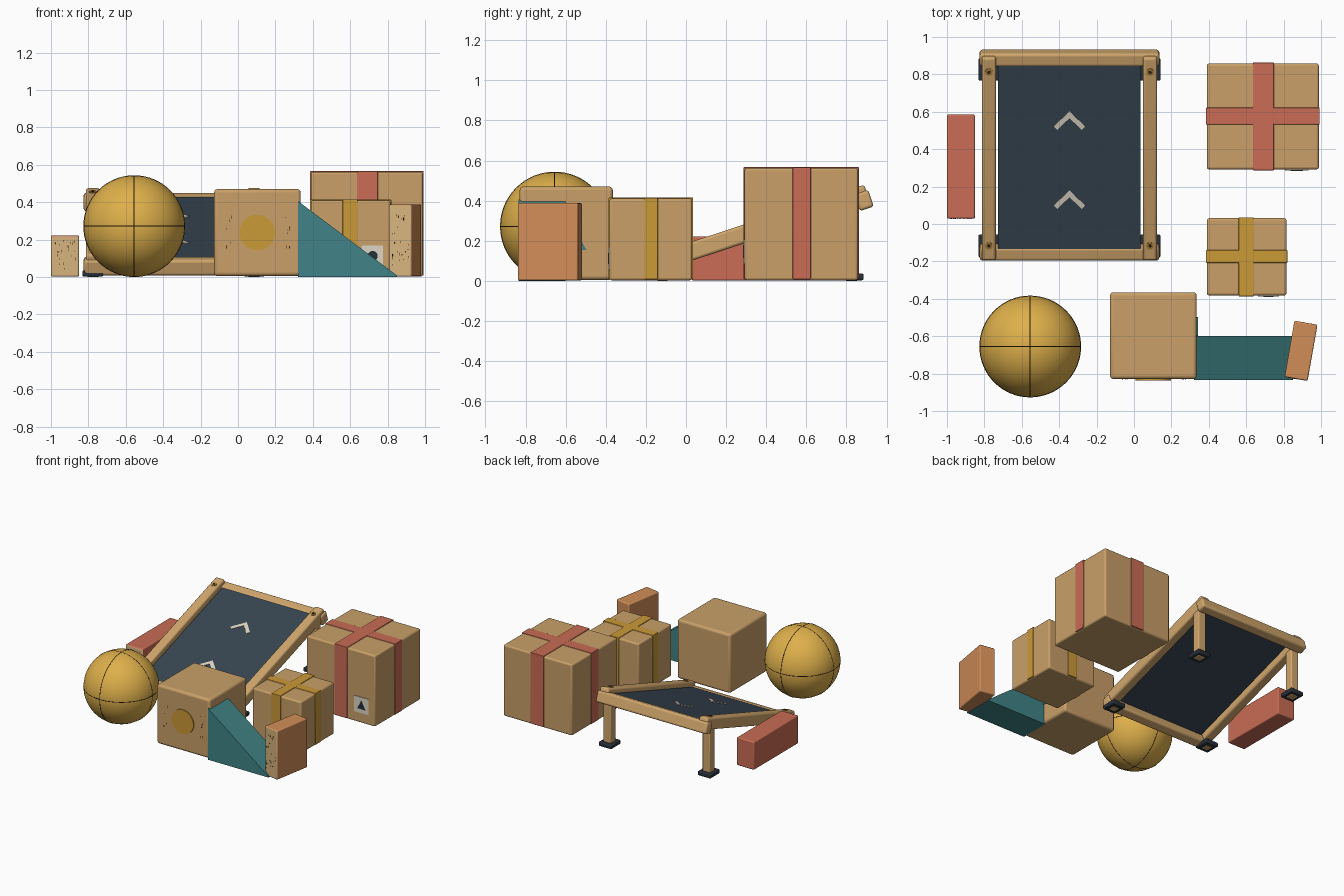
import bpy, bmesh, math, random
from mathutils import Matrix, Vector

if "Cube" in bpy.data.objects:
    bpy.data.objects.remove(bpy.data.objects["Cube"])

random.seed(4)


def mat(name, hexa):
    m = bpy.data.materials.new(name)
    lin = [(int(hexa[i:i + 2], 16) / 255) ** 2.2 for i in (0, 2, 4)]
    m.diffuse_color = (*lin, 1)
    m.use_nodes = True
    m.node_tree.nodes["Principled BSDF"].inputs["Base Color"].default_value = m.diffuse_color
    return m


WOOD = mat("wood", "C89E68")
RAIL = mat("rail_wood", "CFA56C")
GRAIN = mat("end_grain", "D6B27C")
DARK = mat("dark", "3A2A1C")
YELLOW = mat("yellow", "C9983A")
BALL = mat("ball_yellow", "DDAE4C")
RED = mat("red", "C86C55")
ORANGE = mat("orange", "D08C58")
TEAL = mat("teal", "438386")
SLATE = mat("slate", "3A4853")
RUBBER = mat("rubber", "2B333B")
CREAM = mat("cream", "DDD5C3")
BRASS = mat("brass", "A8803C")


def make(name, bm, material, M=Matrix(), bevel=0, smooth=False):
    me = bpy.data.meshes.new(name)
    bmesh.ops.recalc_face_normals(bm, faces=bm.faces)
    bm.to_mesh(me)
    bm.free()
    ob = bpy.data.objects.new(name, me)
    bpy.context.collection.objects.link(ob)
    ob.matrix_world = M
    me.materials.append(material)
    if bevel:
        b = ob.modifiers.new("bevel", 'BEVEL')
        b.width, b.segments = bevel, 3
    if bevel or smooth:
        bpy.context.view_layer.objects.active = ob
        ob.select_set(True)
        bpy.ops.object.shade_smooth_by_angle(angle=math.radians(35))
        ob.select_set(False)
    return ob


def box(name, lo, hi, material, bevel=0, M=Matrix()):
    lo, hi = Vector(lo), Vector(hi)
    bm = bmesh.new()
    bmesh.ops.create_cube(bm, size=1)
    bmesh.ops.scale(bm, vec=hi - lo, verts=bm.verts)
    return make(name, bm, material, M @ Matrix.Translation((lo + hi) / 2), bevel)


def prism(name, pts, depth, material, M=Matrix(), smooth=False):
    """Extrude a flat outline in local xy by depth along local z."""
    bm = bmesh.new()
    f = bm.faces.new([bm.verts.new((x, y, 0)) for x, y in pts])
    r = bmesh.ops.extrude_face_region(bm, geom=[f])
    bmesh.ops.translate(bm, vec=(0, 0, depth),
                        verts=[v for v in r['geom'] if isinstance(v, bmesh.types.BMVert)])
    return make(name, bm, material, M, smooth=smooth)


def circle(r, n=32):
    return [(r * math.cos(math.tau * i / n), r * math.sin(math.tau * i / n)) for i in range(n)]


def front(x, y, z):  # local z points to -y
    return Matrix.Translation((x, y, z)) @ Matrix.Rotation(math.pi / 2, 4, 'X')


def grain(name, x0, x1, z0, z1, y, n, M=Matrix()):
    """Short dark flecks on a front face."""
    for i in range(n):
        x, z = random.uniform(x0, x1), random.uniform(z0, z1)
        h = random.uniform(.006, .016)
        box(f"{name}_{i}", (x - .0015, y - .0015, z - h / 2), (x + .0015, y + .002, z + h / 2), DARK, 0, M)


# Ball with three seams
C = Vector((-.555, -.655, .272))
bm = bmesh.new()
bmesh.ops.create_uvsphere(bm, u_segments=64, v_segments=32, radius=.27)
make("ball", bm, BALL, Matrix.Translation(C), smooth=True)
for i, rot in enumerate([(0, 0, 0), (math.pi / 2, 0, 0), (0, math.pi / 2, 0)]):
    bpy.ops.mesh.primitive_torus_add(major_radius=.269, minor_radius=.003, major_segments=64,
                                     minor_segments=6, location=C, rotation=rot)
    bpy.context.object.name = f"ball_seam_{i}"
    bpy.context.object.data.materials.append(DARK)

# Large wooden cube with a disc and a triangle
box("wooden_cube", (-.128, -.829, .005), (.335, -.365, .47), WOOD, .018)
prism("cube_disc", circle(.095), .008, YELLOW, front(.103, -.828, .238), True)
prism("cube_triangle", [(-.1, -.085), (.1, -.085), (0, .1)], .008, TEAL,
      Matrix.Translation((.334, -.597, .24)) @ Matrix.Rotation(math.pi / 2, 4, 'Z')
      @ Matrix.Rotation(math.pi / 2, 4, 'X'))
for x in (-.05, .26):
    grain("cube_grain", x - .02, x + .02, .14, .36, -.829, 8)

# Teal wedge
prism("wedge", [(.322, 0), (.85, 0), (.85, .008), (.322, .405)], .235, TEAL, front(0, -.6, 0))


# Bricks with end grain on the front
def brick(name, size, pos, material, turn=0):
    sx, sy, sz = (s / 2 for s in size)
    M = Matrix.Translation(pos) @ Matrix.Rotation(math.radians(turn), 4, 'Z')
    ob = box(name, (-sx, -sy, -sz), (sx, sy, sz), material, .008, M)
    ob.data.materials.append(GRAIN)
    for p in ob.data.polygons:
        if p.normal.y < -.9:
            p.material_index = 1
    grain(name + "_grain", -sx * .75, sx * .75, -sz * .75, sz * .75, -sy, 22, M)


brick("orange_brick", (.125, .305, .385), (.893, -.678, .195), ORANGE, -10)
brick("red_brick", (.15, .555, .22), (-.925, .307, .112), RED)


# Parcels with crossed bands and a label
def parcel(name, lo, hi, bx, by, band, label, symbol):
    box(name, lo, hi, WOOD, .012)
    t = .005
    box(name + "_band_long", (bx[0], lo[1] - t, .008), (bx[1], hi[1] + t, hi[2] + t), band, .004)
    box(name + "_band_cross", (lo[0] - t, by[0], .008), (hi[0] + t, by[1], hi[2] + t * .8), band, .004)
    x, z, w = label
    box(name + "_label", (x - w, lo[1] - .005, z - w), (x + w, lo[1] + .003, z + w), CREAM)
    prism(name + "_symbol", symbol, .004, RUBBER, front(x, lo[1] - .004, z))


parcel("small_parcel", (.39, -.382, .003), (.815, .031, .41), (.56, .64), (-.208, -.14),
       YELLOW, (.72, .112, .056), circle(.027, 24))
parcel("large_parcel", (.39, .292, .003), (.988, .858, .562), (.635, .748), (.532, .622),
       RED, (.87, .145, .062), [(-.033, -.03), (.033, -.03), (0, .033)])

# Tilted rebound frame, built flat then turned about x
T = Matrix.Translation((-.345, .355, .303)) @ Matrix.Rotation(math.atan(.33), 4, 'X')
for side, s in (("left", -1), ("right", 1)):
    x = s * .431
    box(f"side_rail_{side}", (x - .038, -.582, -.09), (x + .038, .562, 0), RAIL, .014, T)
    for end, u in (("front", -.497), ("back", .482)):
        B = T @ Matrix.Translation((x, u, -.003))
        prism(f"bolt_{end}_{side}", circle(.02, 24), .007, BRASS, B, True)
        prism(f"bolt_head_{end}_{side}", circle(.009, 6), .011, DARK, B)
    # Back leg and rubber feet
    gx = x - .345
    box(f"back_leg_{side}", (gx - .033, .793, 0), (gx + .033, .859, .385), RAIL, .008)
    for end, y in (("front", -.117), ("back", .826)):
        box(f"foot_{end}_{side}", (gx - .056, y - .06, .003), (gx + .056, y + .06, .036), RUBBER, .008)
    box(f"front_leg_{side}", (gx - .025, -.142, 0), (gx + .025, -.092, .07), RAIL)
for end, u0, u1 in (("front", -.593, -.52), ("back", .5, .573)):
    box(f"cross_rail_{end}", (-.48, u0, -.118), (.48, u1, -.03), RAIL, .014, T)
box("mat", (-.383, -.535, -.052), (.381, .522, -.034), SLATE, 0, T)

# Chevrons on the mat
V = [(-.085, -.075), (-.066, -.094), (0, -.028), (.066, -.094), (.085, -.075), (0, .01)]
for i, u in enumerate((-.205, .24)):
    prism(f"chevron_{i}", V, .005, CREAM, T @ Matrix.Translation((0, u, -.035)))
